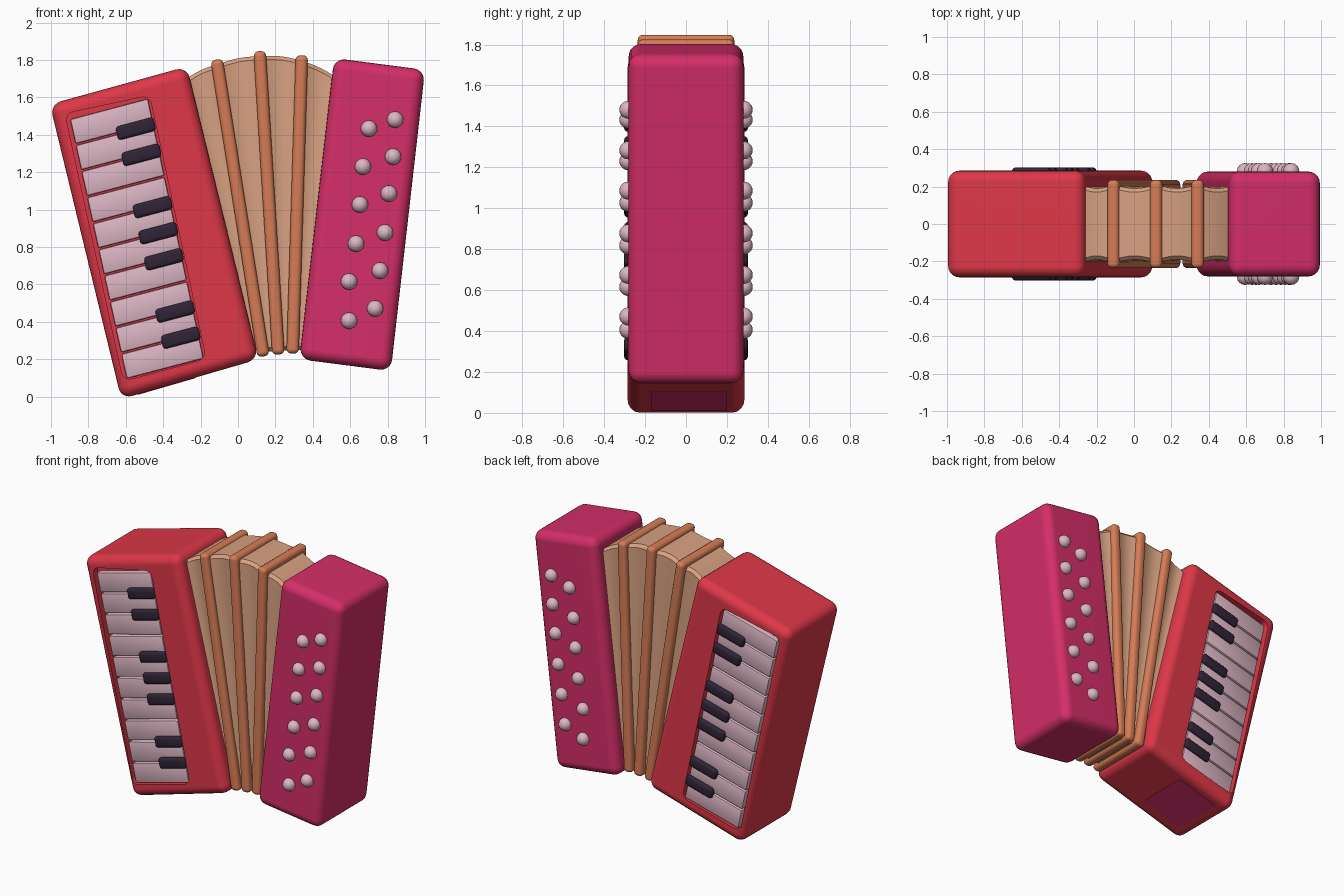
import bpy, bmesh, math
from mathutils import Vector

if "Cube" in bpy.data.objects:
    bpy.data.objects.remove(bpy.data.objects["Cube"])


def lin(c):
    c /= 255
    return c / 12.92 if c <= 0.04045 else ((c + 0.055) / 1.055) ** 2.4


def mat(name, r, g, b):
    m = bpy.data.materials.new(name)
    m.diffuse_color = (lin(r), lin(g), lin(b), 1)
    m.use_nodes = True
    m.node_tree.nodes["Principled BSDF"].inputs["Base Color"].default_value = m.diffuse_color
    return m


RED = mat("red", 222, 55, 72)
PINK = mat("pink", 213, 46, 104)
TAN = mat("tan", 216, 162, 130)
ORANGE = mat("orange_brown", 214, 124, 86)
IVORY = mat("pale_ivory_pink", 220, 182, 196)
DARK = mat("dark_purple", 48, 35, 54)


def finish(bm, name, m, angle=35):
    bmesh.ops.recalc_face_normals(bm, faces=bm.faces)
    me = bpy.data.meshes.new(name)
    bm.to_mesh(me)
    bm.free()
    me.materials.append(m)
    ob = bpy.data.objects.new(name, me)
    bpy.context.collection.objects.link(ob)
    bpy.ops.object.select_all(action='DESELECT')
    ob.select_set(True)
    bpy.context.view_layer.objects.active = ob
    bpy.ops.object.shade_smooth_by_angle(angle=math.radians(angle))
    return ob


def prism(name, quad, y0, y1, m, bevel=0, seg=3, depth_only=False):
    """Front-view outline (x, z) extruded from y0 to y1, with rounded edges."""
    bm = bmesh.new()
    a = [bm.verts.new((x, y0, z)) for x, z in quad]
    b = [bm.verts.new((x, y1, z)) for x, z in quad]
    bm.faces.new(a)
    bm.faces.new(b[::-1])
    n = len(quad)
    for i in range(n):
        j = (i + 1) % n
        bm.faces.new((a[i], b[i], b[j], a[j]))
    if bevel:
        edges = [e for e in bm.edges if not depth_only
                 or abs(e.verts[0].co.y - e.verts[1].co.y) > 1e-4]
        bmesh.ops.recalc_face_normals(bm, faces=bm.faces)
        bmesh.ops.bevel(bm, geom=edges, offset=bevel, segments=seg,
                        profile=0.5, affect='EDGES')
    return finish(bm, name, m)


def weighted(ob):
    w = ob.modifiers.new("even_shading", 'WEIGHTED_NORMAL')
    w.keep_sharp = True


# corners run top left, top right, bottom right, bottom left
RED_Q = [(-1.006, 1.563), (-0.273, 1.765), (0.11, 0.20), (-0.624, -0.013)]
PINK_Q = [(0.514, 1.81), (1.0, 1.747), (0.817, 0.137), (0.328, 0.20)]
RECESS_Q = [(-0.925, 1.513), (-0.473, 1.61), (-0.171, 0.203), (-0.612, 0.083)]
KEYS_Q = [(-0.898, 1.487), (-0.483, 1.597), (-0.183, 0.2), (-0.594, 0.092)]


def at(q, u, v):
    tl, tr, br, bl = map(Vector, q)
    return tuple(tl.lerp(tr, u).lerp(bl.lerp(br, u), v))


def patch(q, u0, u1, v0, v1):
    return [at(q, u0, v0), at(q, u1, v0), at(q, u1, v1), at(q, u0, v1)]


# two end boxes
red_box = prism("keyboard_box", RED_Q, -0.285, 0.285, RED, 0.06, 5)
pink_box = prism("button_box", PINK_Q, -0.28, 0.28, PINK, 0.06, 5)
weighted(pink_box)

# keyboard recess on front and back
for s in (-1, 1):
    ys = sorted((s * 0.24, s * 0.4))
    cut = prism("recess_cutter", RECESS_Q, ys[0], ys[1], RED, 0.045, 4, True)
    cut.hide_render = True
    mod = red_box.modifiers.new("recess", 'BOOLEAN')
    mod.operation = 'DIFFERENCE'
    mod.solver = 'EXACT'
    mod.object = cut
    bpy.context.view_layer.objects.active = red_box
    bpy.ops.object.modifier_apply(modifier=mod.name)
    bpy.data.objects.remove(cut)
bpy.ops.object.select_all(action='DESELECT')
red_box.select_set(True)
bpy.context.view_layer.objects.active = red_box
bpy.ops.object.shade_smooth_by_angle(angle=math.radians(35))
weighted(red_box)

# keys and buttons on both faces
ROWS = [(0.84, 1.481, 0.70, 1.433), (0.829, 1.283, 0.668, 1.23),
        (0.807, 1.086, 0.652, 1.027), (0.786, 0.877, 0.631, 0.818),
        (0.759, 0.674, 0.594, 0.615), (0.733, 0.471, 0.594, 0.406)]
for s, side in ((-1, "front"), (1, "back")):
    w = sorted((s * 0.22, s * 0.278))
    for i in range(10):
        prism(f"{side}_white_key_{i}", patch(KEYS_Q, 0, 1, i / 10 + 0.003, (i + 1) / 10 - 0.003),
              w[0], w[1], IVORY, 0.01, 2)
    d = sorted((s * 0.25, s * 0.302))
    for k in (1, 2, 4, 5, 6, 8, 9):
        prism(f"{side}_black_key_{k}", patch(KEYS_Q, 0.53, 1.02, k / 10 - 0.026, k / 10 + 0.026),
              d[0], d[1], DARK, 0.018, 3)
    for r, (x1, z1, x2, z2) in enumerate(ROWS):
        for c, (x, z) in enumerate(((x1, z1), (x2, z2))):
            bm = bmesh.new()
            bmesh.ops.create_uvsphere(bm, u_segments=16, v_segments=10, radius=0.044)
            bmesh.ops.translate(bm, verts=bm.verts, vec=(x, s * 0.282, z))
            finish(bm, f"{side}_button_{r}_{c}", IVORY, 60)

# bellows fan: (top x, top z, bottom x, bottom z)
FAN = [(-0.29, 1.69, 0.08, 0.25), (-0.112, 1.775, 0.139, 0.24),
       (0.118, 1.82, 0.219, 0.245), (0.342, 1.795, 0.294, 0.25),
       (0.55, 1.69, 0.35, 0.25)]
bm = bmesh.new()
rings = []
STEPS = 6
for i in range(4):
    p, q = Vector(FAN[i]), Vector(FAN[i + 1])
    for j in range(STEPS + (i == 3)):
        t = j / STEPS
        tx, tz, bx, bz = p.lerp(q, t)
        dip = math.sin(math.pi * t)
        h = 0.212 - 0.022 * dip
        tz += 0.012 * dip
        c = 0.02
        ax = Vector((tx - bx, tz - bz)).normalized() * c
        pts = [(bx + ax.x, -h, bz + ax.y), (tx - ax.x, -h, tz - ax.y),
               (tx, c - h, tz), (tx, h - c, tz),
               (tx - ax.x, h, tz - ax.y), (bx + ax.x, h, bz + ax.y),
               (bx, h - c, bz), (bx, c - h, bz)]
        rings.append([bm.verts.new(v) for v in pts])
for a, b in zip(rings, rings[1:]):
    for k in range(8):
        n = (k + 1) % 8
        bm.faces.new((a[k], a[n], b[n], b[k]))
bm.faces.new(rings[0])
bm.faces.new(rings[-1][::-1])
finish(bm, "bellows", TAN)

# rounded ribs wrapped around the bellows
RIBS = [(-0.114, 1.802, 0.136, 0.215), (0.116, 1.847, 0.216, 0.225), (0.341, 1.825, 0.292, 0.23)]
for i, (tx, tz, bx, bz) in enumerate(RIBS):
    n = Vector((tz - bz, bx - tx)).normalized() * 0.033
    quad = [(tx - n.x, tz - n.y), (tx + n.x, tz + n.y), (bx + n.x, bz + n.y), (bx - n.x, bz - n.y)]
    weighted(prism(f"bellows_rib_{i}", quad, -0.236, 0.236, ORANGE, 0.026, 4))

# thin pink plate under the keyboard box
lo, hi = Vector(RED_Q[3]), Vector(RED_Q[2])
a, b = lo.lerp(hi, 0.12), lo.lerp(hi, 0.54)
n = Vector((hi.y - lo.y, lo.x - hi.x)).normalized() * 0.003
prism("bottom_plate", [tuple(a - n), tuple(b - n), tuple(b + n), tuple(a + n)], -0.17, 0.2, PINK)
